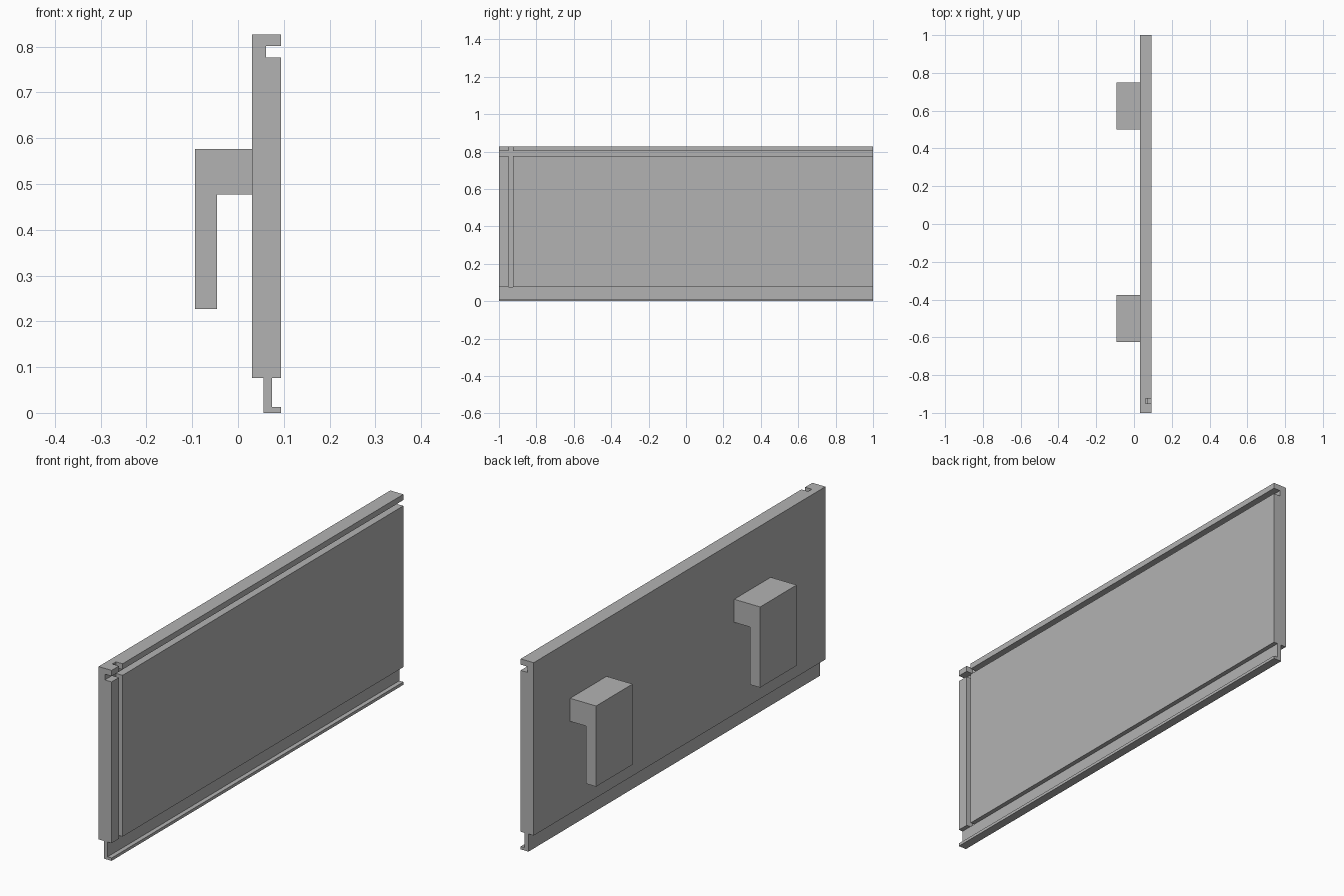
import bpy
import bmesh

cube = bpy.data.objects.get("Cube")
if cube:
    bpy.data.objects.remove(cube, do_unlink=True)

grey = bpy.data.materials.new("plain grey")
grey.use_nodes = True
colour = (0.45, 0.45, 0.45, 1)
grey.diffuse_color = colour
grey.node_tree.nodes["Principled BSDF"].inputs["Base Color"].default_value = colour


def extrude_profile(name, points, y0, y1):
    """Sweep a closed x-z profile from y0 to y1."""
    bm = bmesh.new()
    face = bm.faces.new([bm.verts.new((x, y0, z)) for x, z in points])
    swept = bmesh.ops.extrude_face_region(bm, geom=[face])["geom"]
    verts = [v for v in swept if isinstance(v, bmesh.types.BMVert)]
    bmesh.ops.translate(bm, verts=verts, vec=(0, y1 - y0, 0))
    bmesh.ops.recalc_face_normals(bm, faces=bm.faces)
    mesh = bpy.data.meshes.new(name)
    bm.to_mesh(mesh)
    bm.free()
    mesh.materials.append(grey)
    obj = bpy.data.objects.new(name, mesh)
    bpy.context.collection.objects.link(obj)
    return obj


back, front, groove = 0.031, 0.0935, 0.0615
top, bottom = 0.8265, 0.0765

# Panel with a long groove under its top edge
panel = extrude_profile("panel", [
    (back, bottom), (front, bottom), (front, 0.7765), (groove, 0.7765),
    (groove, 0.8015), (front, 0.8015), (front, top), (back, top)], -1, 1)

# Upright slot near one end, open at the top and bottom
cutter = extrude_profile("slot_cutter", [
    (groove, 0), (0.2, 0), (0.2, 1), (groove, 1)], -0.95, -0.925)
slot = panel.modifiers.new("slot", "BOOLEAN")
slot.operation = "DIFFERENCE"
slot.solver = "EXACT"
slot.object = cutter
bpy.context.view_layer.objects.active = panel
bpy.ops.object.modifier_apply(modifier=slot.name)
bpy.data.objects.remove(cutter, do_unlink=True)

# Lower tongue with a small lip
extrude_profile("bottom_tongue", [
    (0.056, 0), (front, 0), (front, 0.0125), (0.0745, 0.0125),
    (0.0745, bottom), (0.056, bottom)], -1, 1)

# Two hanging hooks on the back face
for name, y in (("front_hook", -0.625), ("rear_hook", 0.5)):
    extrude_profile(name, [
        (back, 0.4765), (back, 0.5765), (-0.0935, 0.5765),
        (-0.0935, 0.2265), (-0.0455, 0.2265), (-0.0455, 0.4765)], y, y + 0.25)
